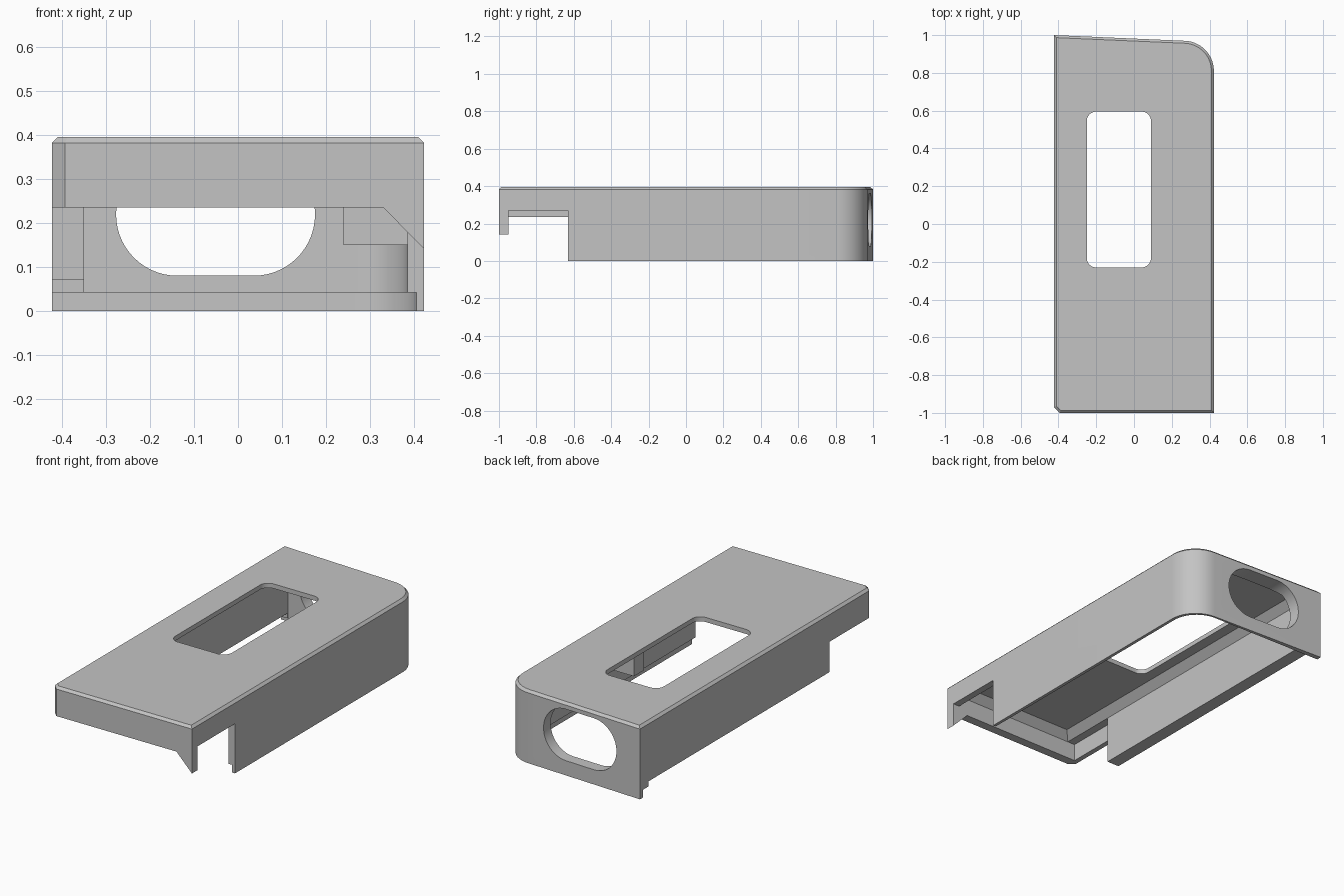
import bpy, bmesh, math

if "Cube" in bpy.data.objects:
    bpy.data.objects.remove(bpy.data.objects["Cube"], do_unlink=True)

grey = bpy.data.materials.new("plain_grey")
grey.use_nodes = True
grey.diffuse_color = (0.55, 0.55, 0.55, 1)
grey.node_tree.nodes["Principled BSDF"].inputs["Base Color"].default_value = (0.55, 0.55, 0.55, 1)


def arc(cx, cy, r, start, end, n=14):
    angles = [math.radians(start + (end - start) * i / n) for i in range(n + 1)]
    return [(cx + r * math.cos(a), cy + r * math.sin(a)) for a in angles]


def rounded_rect(x0, x1, y0, y1, r):
    return (arc(x1 - r, y0 + r, r, -90, 0) + arc(x1 - r, y1 - r, r, 0, 90)
            + arc(x0 + r, y1 - r, r, 90, 180) + arc(x0 + r, y0 + r, r, 180, 270))


def prism(name, outline, lo, hi, axis="z", top_bevel=0.0):
    """Extrude an outline along z, or an x-z outline along y."""
    place = (lambda p, d: (p[0], p[1], d)) if axis == "z" else (lambda p, d: (p[0], d, p[1]))
    bm = bmesh.new()
    rings = [[bm.verts.new(place(p, d)) for p in outline] for d in (lo, hi)]
    n = len(outline)
    bm.faces.new(rings[0])
    top = bm.faces.new(rings[1])
    for i in range(n):
        j = (i + 1) % n
        bm.faces.new((rings[0][i], rings[0][j], rings[1][j], rings[1][i]))
    bmesh.ops.recalc_face_normals(bm, faces=bm.faces[:])
    if top_bevel:
        bmesh.ops.bevel(bm, geom=list(top.edges), offset=top_bevel, segments=1, affect="EDGES")
    mesh = bpy.data.meshes.new(name)
    bm.to_mesh(mesh)
    bm.free()
    ob = bpy.data.objects.new(name, mesh)
    mesh.materials.append(grey)
    bpy.context.collection.objects.link(ob)
    return ob


def box(name, x0, x1, y0, y1, z0, z1):
    return prism(name, [(x0, y0), (x1, y0), (x1, y1), (x0, y1)], z0, z1)


def activate(ob):
    bpy.ops.object.select_all(action="DESELECT")
    ob.select_set(True)
    bpy.context.view_layer.objects.active = ob


def cut(target, cutter):
    cutter.hide_render = True
    mod = target.modifiers.new("cut", "BOOLEAN")
    mod.operation, mod.solver, mod.object = "DIFFERENCE", "EXACT", cutter
    activate(target)
    bpy.ops.object.modifier_apply(modifier=mod.name)
    bpy.data.objects.remove(cutter, do_unlink=True)


# Outer cover body with one rounded rear corner
cover = prism("cover", [(-0.423, -0.97), (-0.393, -1), (0.423, -1)]
              + arc(0.263, 0.81, 0.16, 0, 88) + [(-0.423, 1)], 0, 0.395, top_bevel=0.013)

# Hollow interior with sloped edges under the roof
cut(cover, prism("cavity", [(-0.35, -0.95), (0.385, -0.95)]
                 + arc(0.265, 0.79, 0.12, 0, 88) + [(-0.35, 0.93)], -0.1, 0.37, top_bevel=0.04))

# Thin rim around the bottom of the right and rear walls
cut(cover, prism("rim_step", [(-0.6, -0.8), (0.406, -0.8)]
                 + arc(0.256, 0.81, 0.15, 0, 88) + [(-0.6, 0.975)], -0.1, 0.042))

# Shortened left wall
cut(cover, box("left_wall_trim", -0.6, -0.34, -1.2, 0.925, -0.1, 0.07))

# Open front below the lip, leaving a slanted tab on the right
cut(cover, prism("front_opening", [(-0.6, -0.1), (0.66, -0.1), (0.33, 0.235), (-0.6, 0.235)],
                 -1.2, -0.63, axis="y"))
cut(cover, box("right_notch", 0.3, 0.6, -0.95, -0.63, -0.2, 0.27))
cut(cover, box("left_thinning", -0.395, -0.34, -0.95, -0.63, 0.1, 0.33))

# Roof window and rear slot
cut(cover, prism("roof_window", rounded_rect(-0.25, 0.09, -0.23, 0.595, 0.05), 0.3, 0.6))
cut(cover, prism("rear_slot", rounded_rect(-0.277, 0.175, 0.08, 0.36, 0.139), 0.6, 1.3, axis="y"))

# Inner rib against the right wall
rib = box("inner_rib", 0.24, 0.39, 0.02, 0.105, 0.15, 0.375)

for part in (cover, rib):
    activate(part)
    bpy.ops.object.shade_smooth_by_angle(angle=math.radians(25))
